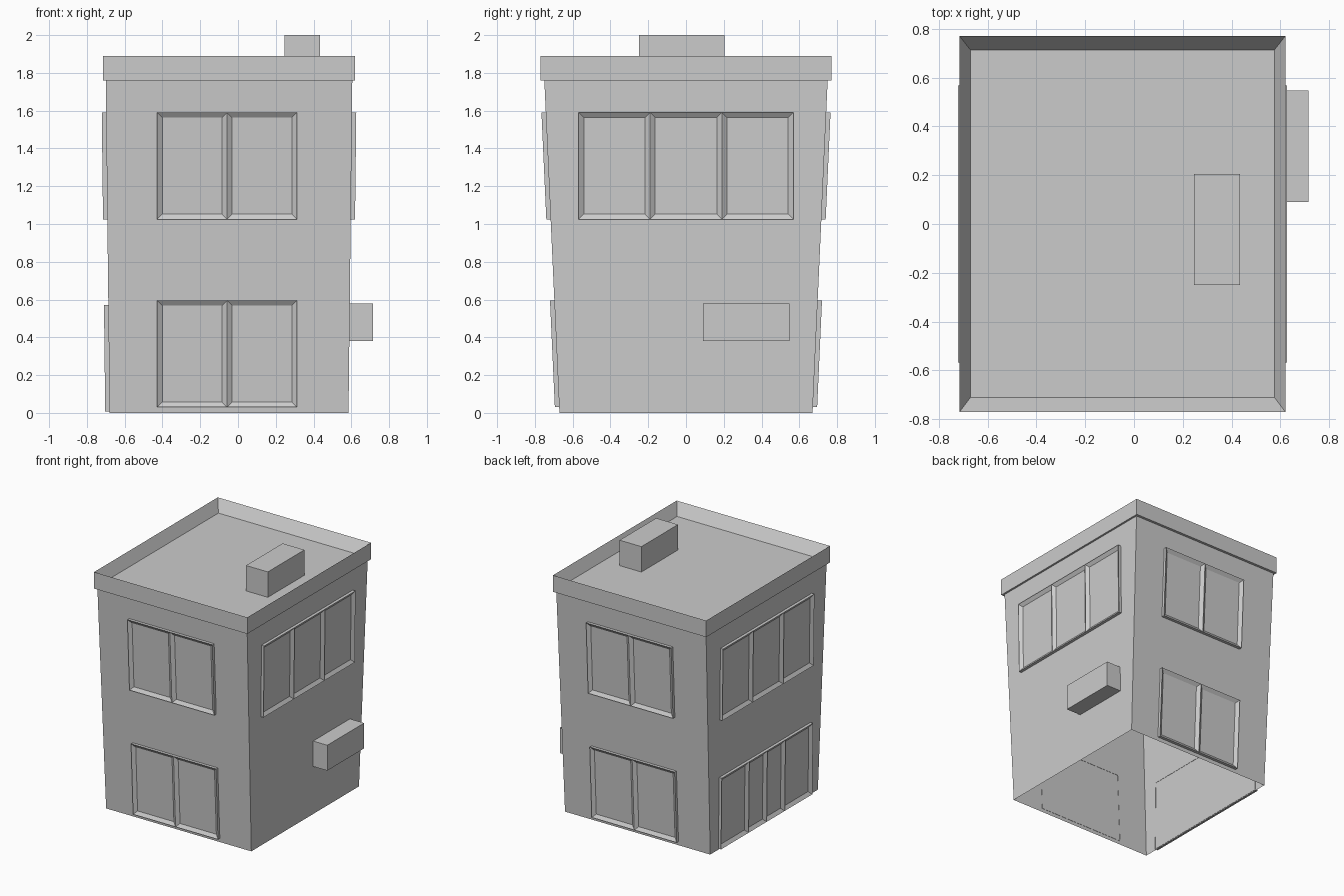
import bpy, bmesh

if "Cube" in bpy.data.objects:
    bpy.data.objects.remove(bpy.data.objects["Cube"])


def finish(name, bm):
    bmesh.ops.recalc_face_normals(bm, faces=bm.faces)
    me = bpy.data.meshes.new(name)
    bm.to_mesh(me)
    bm.free()
    ob = bpy.data.objects.new(name, me)
    bpy.context.collection.objects.link(ob)
    return ob


def loft(name, rings, cap_start=False, cap_end=False):
    """Skin a stack of rectangles (x0, x1, y0, y1, z)."""
    bm = bmesh.new()
    loops = [[bm.verts.new(p) for p in
              ((x0, y0, z), (x1, y0, z), (x1, y1, z), (x0, y1, z))]
             for x0, x1, y0, y1, z in rings]
    for a, b in zip(loops, loops[1:]):
        for i in range(4):
            j = (i + 1) % 4
            bm.faces.new((a[i], a[j], b[j], b[i]))
    if cap_start:
        bm.faces.new(loops[0][::-1])
    if cap_end:
        bm.faces.new(loops[-1])
    return finish(name, bm)


def wall_point(side, u, z, d):
    """Point on a tilted wall: u along it, z up, d outwards."""
    y = 0.67 + 0.08 * z / 1.76 + d
    t = 0.02 * z / 1.76 + d
    return {"front": (u, -y, z), "back": (u, y, z),
            "right": (0.585 + t, u, z), "left": (-0.68 - t, u, z)}[side]


def window(name, side, splits, z0, z1, depth=0.023, frame=0.027):
    """Bevelled frame with one recessed pane between each pair of splits."""
    bm = bmesh.new()

    def rect(u0, u1, a, b, d):
        return [bm.verts.new(wall_point(side, u, z, d))
                for u, z in ((u0, a), (u1, a), (u1, b), (u0, b))]

    def skin(a, b):
        for i in range(4):
            j = (i + 1) % 4
            bm.faces.new((a[i], a[j], b[j], b[i]))

    for u0, u1 in zip(splits, splits[1:]):
        rim = rect(u0, u1, z0, z1, depth)
        pane = rect(u0 + frame, u1 - frame, z0 + frame, z1 - frame, 0.004)
        skin(rim, pane)
        bm.faces.new(pane)
    # outer edge of the frame back to the wall
    skin(rect(splits[0], splits[-1], z0, z1, -0.002),
         rect(splits[0], splits[-1], z0, z1, depth))
    bmesh.ops.remove_doubles(bm, verts=bm.verts, dist=0.0005)
    return finish(name, bm)


# tapered walls, open underneath
loft("walls", [(-0.68, 0.585, -0.67, 0.67, 0), (-0.70, 0.605, -0.75, 0.75, 1.76)])

# roof parapet: overhang, outer band, sloped inside and sunken roof
loft("roof_parapet", [(-0.70, 0.605, -0.75, 0.75, 1.76),
                      (-0.715, 0.62, -0.77, 0.77, 1.76),
                      (-0.715, 0.62, -0.77, 0.77, 1.89),
                      (-0.67, 0.575, -0.71, 0.713, 1.80)], cap_end=True)

# box on the roof and box on the right wall
loft("roof_box", [(0.245, 0.435, -0.25, 0.205, 1.80),
                  (0.245, 0.435, -0.25, 0.205, 2.0)], True, True)
loft("wall_box", [(0.585, 0.715, 0.09, 0.548, 0.38),
                  (0.585, 0.715, 0.09, 0.548, 0.58)], True, True)

# two-pane windows front and back, on both floors
for side, c in (("front", -0.058), ("back", -0.035)):
    for floor, z in (("lower", 0.03), ("upper", 1.025)):
        window(f"{side}_{floor}_window", side, (c - 0.37, c, c + 0.37), z, z + 0.565)

# three-pane windows on the sides
for side in ("left", "right"):
    window(f"{side}_upper_window", side, (-0.568, -0.19, 0.19, 0.568), 1.025, 1.59)

# entrance with double doors on the left
window("entrance", "left", (-0.568, -0.225, 0, 0.225, 0.568), 0.008, 0.57)
